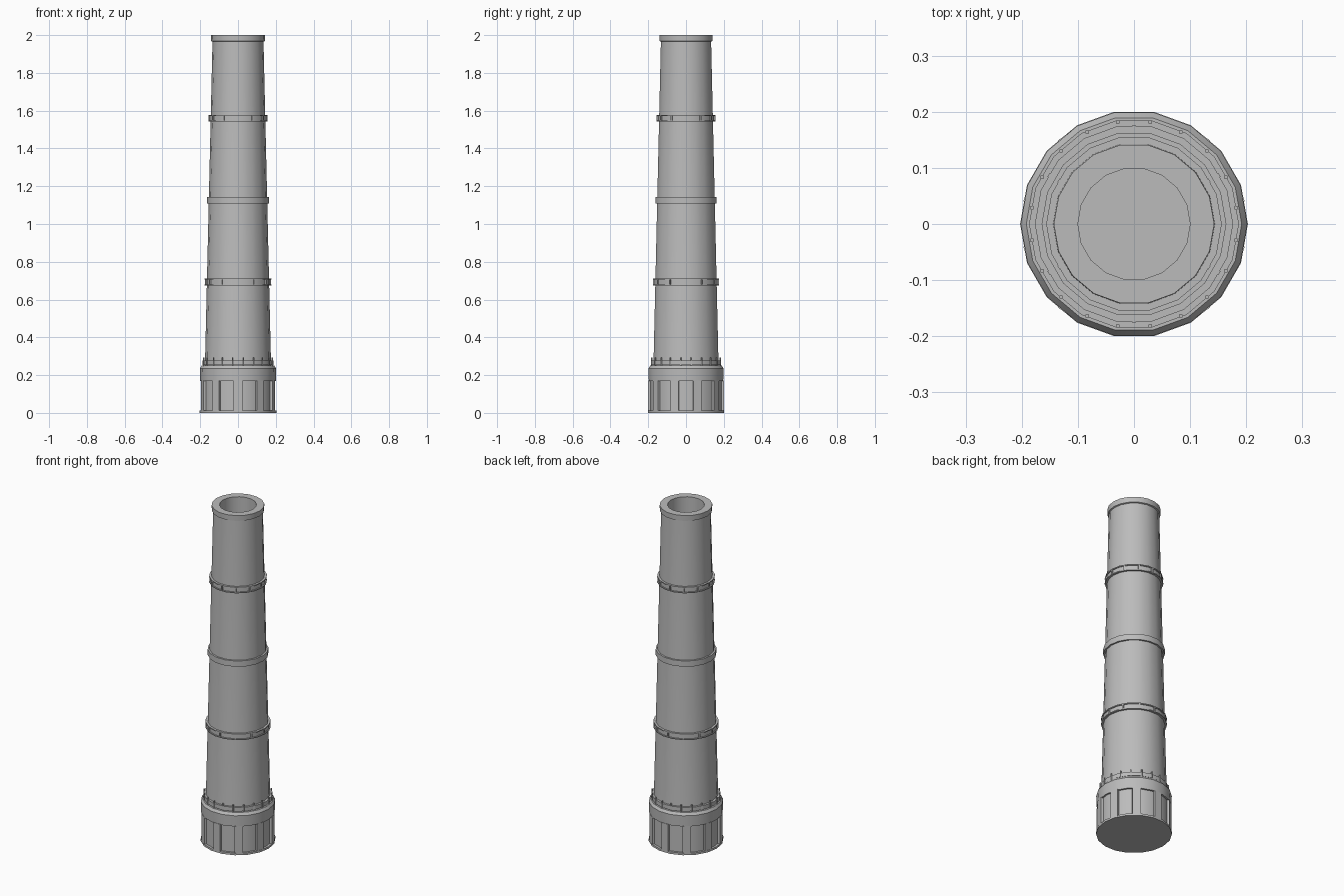
import bpy, bmesh, math
from mathutils import Matrix, Vector

old = bpy.data.objects.get("Cube")
if old:
    bpy.data.objects.remove(old, do_unlink=True)

mat = bpy.data.materials.new("plain grey")
mat.use_nodes = True
grey = (0.5, 0.5, 0.5, 1)
mat.diffuse_color = grey
mat.node_tree.nodes["Principled BSDF"].inputs["Base Color"].default_value = grey

SIDES = 18


def finish(name, bm, smooth=True):
    bmesh.ops.recalc_face_normals(bm, faces=bm.faces)
    me = bpy.data.meshes.new(name)
    bm.to_mesh(me)
    bm.free()
    me.materials.append(mat)
    ob = bpy.data.objects.new(name, me)
    bpy.context.collection.objects.link(ob)
    if smooth:
        bpy.ops.object.select_all(action='DESELECT')
        ob.select_set(True)
        bpy.context.view_layer.objects.active = ob
        bpy.ops.object.shade_smooth_by_angle(angle=math.radians(35))
    return ob


def lathe(name, profile, sides=SIDES):
    """Turn (radius, height) points round z, capping both ends."""
    bm = bmesh.new()
    rings = []
    for r, z in profile:
        rings.append([bm.verts.new((r * math.cos(a), r * math.sin(a), z))
                      for a in (math.tau * i / sides for i in range(sides))])
    for low, high in zip(rings, rings[1:]):
        for i in range(sides):
            j = (i + 1) % sides
            bm.faces.new((low[i], low[j], high[j], high[i]))
    bm.faces.new(rings[0])
    bm.faces.new(rings[-1])
    return finish(name, bm)


def ring_of_blocks(name, count, radius, size, z, offset=0.5):
    """Repeat a block (depth, width, height) round the axis."""
    bm = bmesh.new()
    for i in range(count):
        turn = Matrix.Rotation(math.tau * (i + offset) / count, 4, 'Z')
        place = turn @ Matrix.Translation((radius, 0, z))
        bmesh.ops.create_cube(bm, size=1, matrix=place @ Matrix.Diagonal(Vector((*size, 1))))
    return finish(name, bm, smooth=False)


def shaft_radius(z):
    return 0.175 - (z - 0.25) * 0.0233


# Tapered shaft with a flared lip and a blind bore
lathe("shaft", [(0.178, 0.22), (shaft_radius(0.25), 0.25), (shaft_radius(1.965), 1.965),
                (0.142, 1.968), (0.143, 2.0), (0.1, 2.0), (0.1, 1.6)])

# Base drum, foot, pilasters and collar
lathe("base_drum", [(0.19, 0.005), (0.19, 0.18)])
lathe("base_foot", [(0.203, 0), (0.203, 0.012)])
ring_of_blocks("base_pilasters", 10, 0.19, (0.02, 0.045, 0.165), 0.09)
lathe("base_collar", [(0.2, 0.17), (0.202, 0.235), (0.192, 0.25)])

# Bolted flange above the collar
lathe("bolted_flange", [(0.187, 0.254), (0.187, 0.278)])
bolts = bmesh.new()
for i in range(20):
    a = math.tau * (i + 0.5) / 20
    spot = Matrix.Translation((0.184 * math.cos(a), 0.184 * math.sin(a), 0.267))
    bmesh.ops.create_cone(bolts, cap_ends=True, segments=6, radius1=0.004,
                          radius2=0.004, depth=0.05, matrix=spot)
finish("flange_bolts", bolts)

# Bands round the shaft: two ribbed, one plain
for name, z in (("lower", 0.693), ("upper", 1.56)):
    r = shaft_radius(z)
    lathe(name + "_band", [(r + 0.012, z - 0.018), (r + 0.012, z - 0.012),
                           (r + 0.006, z - 0.012), (r + 0.006, z + 0.012),
                           (r + 0.012, z + 0.012), (r + 0.012, z + 0.018)])
    ring_of_blocks(name + "_band_ribs", 12, r + 0.005, (0.012, 0.008, 0.034), z, 0)
middle = shaft_radius(1.125) + 0.01
lathe("middle_band", [(middle, 1.108), (middle, 1.142)])
